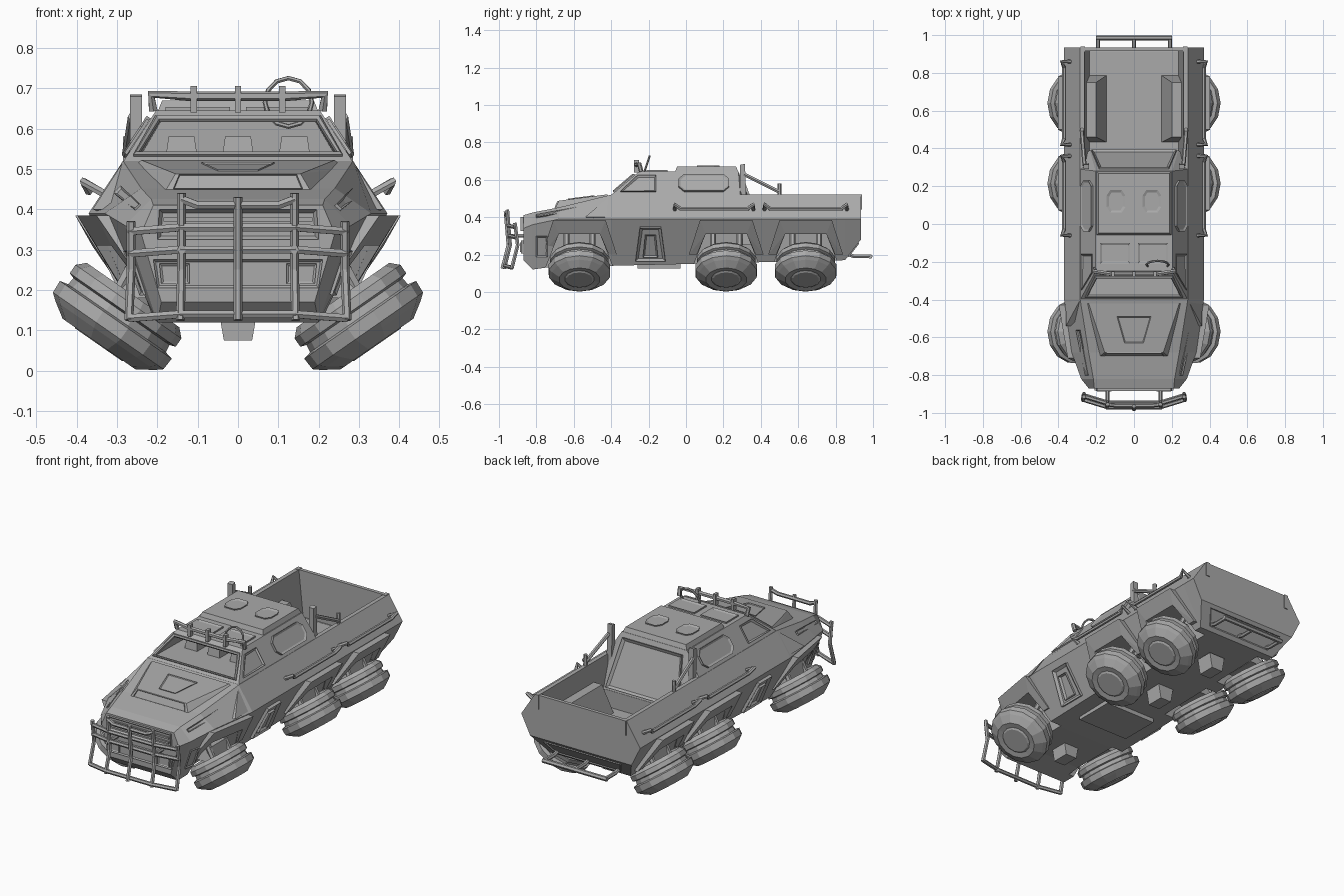
import bpy, bmesh, math
from mathutils import Vector

default_cube = bpy.data.objects.get("Cube")
if default_cube:
    bpy.data.objects.remove(default_cube, do_unlink=True)

grey = bpy.data.materials.new("plain_grey")
grey.use_nodes = True
grey.diffuse_color = (.4, .4, .4, 1)
grey.node_tree.nodes["Principled BSDF"].inputs["Base Color"].default_value = (.4, .4, .4, 1)


def add_object(name, data, mirror=False):
    obj = bpy.data.objects.new(name, data)
    bpy.context.scene.collection.objects.link(obj)
    if not data.materials:
        data.materials.append(grey)
    if mirror:
        obj.modifiers.new("Mirror", 'MIRROR')
    return obj


def finish(name, bm, mirror=False, recalc=True):
    if recalc:
        bmesh.ops.recalc_face_normals(bm, faces=bm.faces)
    mesh = bpy.data.meshes.new(name)
    bm.to_mesh(mesh)
    bm.free()
    return add_object(name, mesh, mirror)


def solid(name, points, mirror=False):
    """Convex solid wrapped around the points."""
    bm = bmesh.new()
    for p in points:
        bm.verts.new(p)
    bmesh.ops.convex_hull(bm, input=bm.verts)
    bmesh.ops.dissolve_limit(bm, angle_limit=.01, verts=bm.verts, edges=bm.edges)
    return finish(name, bm, mirror)


def box(name, xs, ys, zs, mirror=False, taper=0):
    """Box whose top may shrink by taper in x and y."""
    points = []
    for level, z in enumerate(zs):
        t = taper * level
        points += [(x, y, z) for x in (xs[0] + t, xs[1] - t) for y in (ys[0] + t, ys[1] - t)]
    return solid(name, points, mirror)


def bridge(name, rings, mirror=False):
    """Skin a row of equal rings and cap the ends."""
    bm = bmesh.new()
    rows = [[bm.verts.new(p) for p in ring] for ring in rings]
    for a, b in zip(rows, rows[1:]):
        for i in range(len(a)):
            j = (i + 1) % len(a)
            bm.faces.new((a[i], a[j], b[j], b[i]))
    bm.faces.new(rows[0])
    bm.faces.new(rows[-1])
    return finish(name, bm, mirror)


def tube(name, points, radius=.011, mirror=False, closed=False):
    curve = bpy.data.curves.new(name, 'CURVE')
    curve.dimensions = '3D'
    curve.bevel_depth = radius
    curve.bevel_resolution = 1
    curve.use_fill_caps = True
    spline = curve.splines.new('POLY')
    spline.points.add(len(points) - 1)
    for target, p in zip(spline.points, points):
        target.co = (*p, 1)
    spline.use_cyclic_u = closed
    helper = bpy.data.objects.new(name, curve)
    mesh = bpy.data.meshes.new_from_object(helper)
    bpy.data.objects.remove(helper)
    mesh.materials.clear()
    for poly in mesh.polygons:
        poly.use_smooth = False
    return add_object(name, mesh, mirror)


def panel(name, points, rise=.008, border=.012, sink=.008, mirror=False):
    """Raised plate with a sunken middle, facing away from the body."""
    bm = bmesh.new()
    face = bm.faces.new([bm.verts.new(p) for p in points])
    bm.normal_update()
    middle = face.calc_center_median()
    core = Vector((0, max(-.6, min(.6, middle.y)), .3))
    if face.normal.dot(middle - core) < 0:
        face.normal_flip()
    normal = face.normal.copy()
    made = bmesh.ops.extrude_face_region(bm, geom=[face])["geom"]
    bmesh.ops.translate(bm, vec=normal * rise, verts=[g for g in made if isinstance(g, bmesh.types.BMVert)])
    bm.normal_update()
    top = [g for g in made if isinstance(g, bmesh.types.BMFace)]
    bmesh.ops.inset_region(bm, faces=top, thickness=border, depth=-sink)
    return finish(name, bm, mirror, recalc=False)


def cut(obj, cutter):
    cutter.hide_render = True
    mod = obj.modifiers.new("Cut", 'BOOLEAN')
    mod.operation = 'DIFFERENCE'
    mod.object = cutter
    graph = bpy.context.evaluated_depsgraph_get()
    mesh = bpy.data.meshes.new_from_object(obj.evaluated_get(graph))
    obj.modifiers.clear()
    obj.data = mesh
    bpy.data.objects.remove(cutter)


def both(points):
    return [(s * x, y, z) for x, y, z in points for s in (1, -1)]


def side(y, z):
    """Point on the slanted flank, which narrows toward the nose."""
    x = .37 - (z - .39) * .654 if z > .39 else .37 - (.39 - z) * .48
    return x - max(0, -.4 - y) * .17, y, z


WHEELS = {"front": -.57, "middle": .215, "rear": .64}

# Hull: y, then bottom, crease and shoulder as x, z
stations = [(-.87, .19, .17, .24, .34, .21, .41), (-.82, .2, .12, .28, .36, .215, .425),
            (-.68, .22, .14, .33, .39, .24, .452), (-.4, .25, .14, .37, .39, .285, .52),
            (.85, .25, .17, .37, .39, .285, .52), (.935, .315, .28, .37, .39, .285, .52)]
rings = []
for y, xb, zb, xc, zc, xs, zs in stations:
    half = [(xb, y, zb), (xc, y, zc), (xs, y, zs)]
    rings.append(half + [(-x, y, z) for x, y, z in reversed(half)])
hull = bridge("hull", rings)
cut(hull, solid("bed_cutter", both([(x, y, z) for x, z in ((.235, .26), (.27, .6)) for y in (.3, .915)])))
wheel_boxes = solid("bed_wheel_boxes", [(x, y, z) for x, low, high, z in ((.14, .43, .79, .24), (.27, .43, .79, .24),
                    (.2, .46, .75, .415), (.275, .46, .75, .415)) for y in (low, high)], mirror=True)

# Wheel arches, open through the hull and the boxes in the bed
arch = ((-.2, .08), (-.11, .31), (.11, .31), (.2, .08))
for cy in WHEELS.values():
    for target in (hull, wheel_boxes):
        for s in (1, -1):
            cut(target, solid("arch_cutter", [(s * (x + z * .13), cy + dy, z) for x in (.16, .5) for dy, z in arch]))

# Cab with an open windscreen
cab = solid("cab", both([(.36, -.54, .4), (.36, .3, .4), (.203, -.25, .645), (.203, .28, .645), (.235, .39, .35),
                         (.235, .2, .35)]))
cut(cab, solid("cabin_cutter", both([(.25, -.45, .535), (.2, -.34, .62), (.24, -.05, .535), (.19, -.05, .62)])))
box("cab_back_sill", (-.235, .235), (.28, .39), (.25, .355))
tube("windscreen_frame", [(-.252, -.383, .536), (.252, -.383, .536), (.2, -.28, .624), (-.2, -.28, .624)], .01, closed=True)
for x in (-.14, 0, .14):
    box("seat_top", (x - .04, x + .04), (-.22, -.13), (.525, .58), taper=.008)
panel("front_side_window", [side(*p) for p in ((-.35, .535), (-.16, .535), (-.16, .62), (-.26, .62))], mirror=True)
octagon = ((-.04, .56), (-.01, .535), (.2, .535), (.23, .56), (.23, .6), (.2, .625), (-.01, .625), (-.04, .6))
panel("rear_side_window", [side(*p) for p in octagon], rise=.012, sink=.006, mirror=True)
panel("cab_back_window", [(-.225, .384, .365), (.225, .384, .365), (.185, .291, .62), (-.185, .291, .62)], .012, .025, .015)

# Roof
box("roof_plate", (-.2, .2), (-.06, .28), (.64, .67), taper=.012)
hatch = ((-.03, .18), (.03, .18), (.05, .15), (.05, .09), (.03, .06), (-.03, .06), (-.05, .09), (-.05, .15))
panel("round_hatch", [(.095 + dx, y, .67) for dx, y in hatch], .006, .014, .006, mirror=True)
panel("front_hatch", [(.02, -.1, .645), (.18, -.1, .645), (.18, -.21, .645), (.02, -.21, .645)], .008, .015, .006, mirror=True)
tube("roof_bar", [(-.21, -.24, .645), (-.215, -.25, .685), (-.12, -.265, .68), (.12, -.265, .68),
                  (.215, -.25, .685), (.21, -.24, .645)], .012)
for x in (-.11, 0, .11):
    box("roof_bar_post", (x - .008, x + .008), (-.278, -.252), (.64, .705))
ring = [math.tau * i / 12 for i in range(12)]
tube("roof_ring", [(.125 + .058 * math.cos(a), -.215 + .02 * math.sin(a), .665 + .06 * math.sin(a)) for a in ring],
     .006, closed=True)
stack = ((.29, .45), (.325, .45), (.29, .68), (.315, .685))
solid("exhaust_stack", [(x, y, z) for x in (.238, .268) for y, z in stack], mirror=True)
tube("bed_brace", [(.262, .31, .63), (.277, .5, .535)], mirror=True)
tube("bed_post", [(.277, .5, .45), (.275, .5, .58)], mirror=True)

# Tail
panel("tail_underplate", [(-.2, .865, .19), (.2, .865, .19), (.24, .922, .263), (-.24, .922, .263)], .006, .016, .014)
box("tail_corner", (.26, .283), (.91, .94), (.44, .522), mirror=True)
tube("rear_step", [(-.2, .985, .19), (.2, .985, .19)], .013)
for x in (-.19, 0, .19):
    tube("rear_step_arm", [(x, .84, .21), (x, .9, .19), (x, .985, .19)])

# Hood and nose
solid("hood_plate", both([(.18, -.7, .445), (.155, -.68, .488), (.24, -.42, .522), (.26, -.42, .5)]))
panel("hood_recess", [(-.05, -.63, .495), (.05, -.63, .495), (.09, -.49, .513), (-.09, -.49, .513)], .004, .02, .012)
panel("hood_intake", [(-.16, -.698, .449), (.16, -.698, .449), (.145, -.681, .485), (-.145, -.681, .485)], .006, .008, .02)
panel("fender_slit", [(.253, -.8, .396), (.303, -.56, .435), (.285, -.56, .453), (.239, -.8, .409)],
      .008, .007, .006, mirror=True)
panel("nose_side_panel", [(.225, -.8, .19), (.235, -.74, .19), (.275, -.74, .3), (.262, -.8, .3)], .01, .01, .006, mirror=True)
panel("grille_frame", [(-.2, -.87, .325), (.2, -.87, .325), (.195, -.87, .4), (-.195, -.87, .4)], .014, .012, .012)
for z in (.35, .375):
    box("grille_slat", (-.185, .185), (-.882, -.868), (z - .005, z + .005))
panel("bumper_panel", [(-.2, -.87, .205), (.2, -.87, .205), (.21, -.87, .275), (-.21, -.87, .275)], .012, .008, .006)
panel("headlight", [(.12, -.875, .215), (.19, -.875, .215), (.195, -.875, .265), (.12, -.875, .265)],
      .012, .008, .004, mirror=True)

# Bull bar
for name, x, dy, top in (("bull_bar_centre", 0, 0, .43), ("bull_bar_inner", .14, .01, .44), ("bull_bar_outer", .265, .05, .37)):
    path = [(x, dy - .965, top), (x, dy - .95, .25), (x * 1.02, dy - .982, .125)]
    tube(name, path, mirror=x > 0)
for z, y in ((.355, -.96), (.3, -.955), (.14, -.98)):
    tube("bull_bar_rail", [(-.27, y + .05, z - .01), (-.14, y + .01, z), (.14, y + .01, z), (.27, y + .05, z - .01)])
tube("bull_bar_top", [(-.14, -.955, .425), (-.1, -.96, .41), (.1, -.96, .41), (.14, -.955, .425)])
tube("bull_bar_mount", [(.14, -.85, .3), (.14, -.955, .3)], mirror=True)

# Side rails and step panels
for y0, y1 in ((-.06, .36), (.42, .86)):
    tube("side_rail", [(.335, y0, .44), (.383, y0, .468), (.37, y0 + .03, .445), (.37, y1 - .03, .445),
                       (.383, y1, .468), (.335, y1, .44)], mirror=True)
for border, w, low, high in ((.02, .08, .17, .35), (.012, .04, .19, .31)):
    panel("side_step_panel", [side(*p) for p in ((-.19 - w, low), (-.19 + w, low), (-.19 + w * .7, high),
                                                  (-.19 - w * .7, high))], .016, border, .012, mirror=True)

# Wheels leaning outward, arch flares and suspension
lean = Vector((.57, 0, -.82))
across = Vector((.82, 0, .57))
along = Vector((0, 1, 0))
tread = [(-.06, .08), (-.07, .14), (-.05, .16), (-.025, .16), (-.02, .145), (0, .148), (.005, .169),
         (.038, .167), (.052, .15), (.078, .11), (.074, .08), (.08, .07), (.08, .04)]
for place, cy in WHEELS.items():
    hub = Vector((.3, cy, .13))
    angles = [math.tau * i / 14 for i in range(14)]
    bridge(place + "_wheel", [[hub + lean * a + (across * math.cos(t) + along * math.sin(t)) * r for t in angles]
                              for a, r in tread], mirror=True)
    # Flare in three straight pieces
    outer = [(-.2, .2, .008), (-.14, .385, .036), (.14, .385, .036), (.2, .2, .008)]
    inner = [(-.157, .2, .008), (-.11, .31, .03), (.11, .31, .03), (.157, .2, .008)]
    rim = [[Vector(side(cy + dy, z)) + Vector((out, 0, 0)) for dy, z, out in line] for line in (outer, inner)]
    for i in range(3):
        corners = [line[k] for line in rim for k in (i, i + 1)]
        solid(place + "_arch_flare", corners + [p - Vector((.055, 0, 0)) for p in corners], mirror=True)
    for dy in (-.07, .07):
        tube(place + "_arm", [(.13, cy + dy, .19), (.27, cy + dy * .6, .2)], .014, mirror=True)
        tube(place + "_shock", [(.23, cy + dy, .32), (.31, cy + dy, .17)], .016, mirror=True)
    box(place + "_knuckle", (.2, .3), (cy - .09, cy + .09), (.18, .26), mirror=True, taper=.02)
    solid(place + "_axle_case", both([(x, cy + dy, z) for x, z in ((.035, .075), (.05, .16)) for dy in (-.05, .05)]))

# Belly
box("belly_plate", (-.16, .16), (-.26, -.03), (.125, .15))
